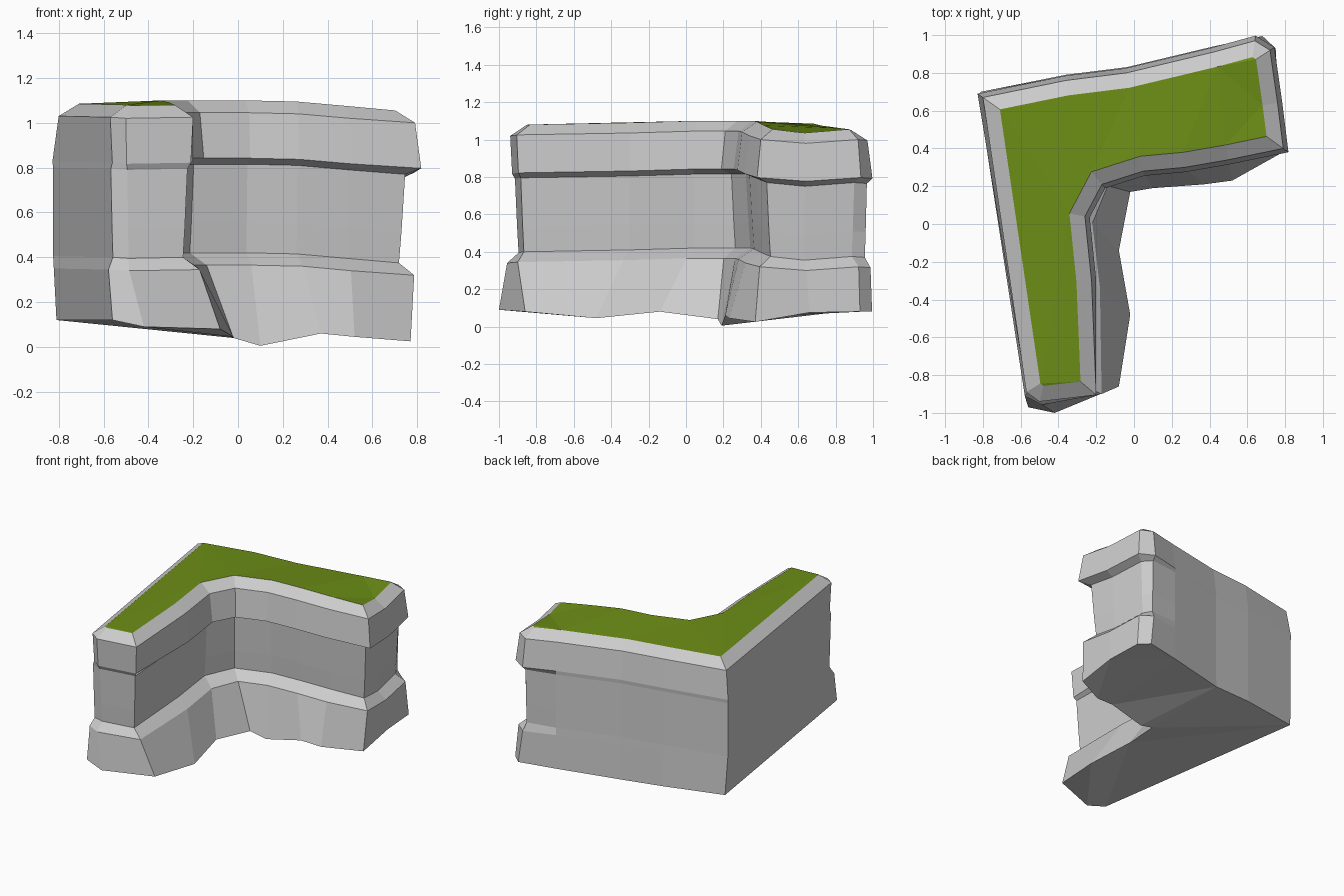
import bpy, bmesh
from mathutils import Vector

if "Cube" in bpy.data.objects:
    bpy.data.objects.remove(bpy.data.objects["Cube"])

# L-shaped plan, counter-clockwise from the back-left corner:
# ledge outline x, y, height of top, and how strongly the neck is carved there
RIM = [(-.80, .67, 1.085, 0), (-.57, -.89, 1.08, .4), (-.50, -.94, 1.075, .75),
       (-.20, -.905, 1.08, .75), (-.225, -.30, 1.09, .8), (-.26, .04, 1.10, .8),
       (-.17, .21, 1.10, 1), (.05, .28, 1.10, 1), (.27, .30, 1.095, 1),
       (.50, .34, 1.075, 1), (.79, .40, 1.055, 1), (.76, .64, 1.035, .9),
       (.72, .92, 1.055, .9), (.64, .97, 1.05, .4), (.42, .91, 1.06, 0),
       (-.04, .80, 1.075, 0), (-.36, .76, 1.085, 0)]
# ragged foot outline
FOOT = [(-.81, .70, .12), (-.56, -.97, .12), (-.42, -1.0, .09), (-.08, -.86, .08),
        (-.02, -.48, .045), (-.08, -.14, .08), (-.02, .17, .04), (.10, .19, .005),
        (.37, .21, .06), (.52, .23, .045), (.77, .37, .025), (.765, .66, .075),
        (.75, .93, .08), (.68, .995, .08), (.42, .94, .08), (-.04, .83, .08),
        (-.36, .79, .10)]
N = len(RIM)


def inward(i):
    """Mitred inward direction at outline point i."""
    a, b, c = (Vector(RIM[k % N][:2]) for k in (i - 1, i, i + 1))
    d1, d2 = (b - a).normalized(), (c - b).normalized()
    n = Vector((-d1.y - d2.y, d1.x + d2.x)).normalized()
    return n / max(n.dot(Vector((-d1.y, d1.x))), .6)


def ring(inset, drop, carved=False):
    """Outline moved inward by inset and lowered by drop."""
    pts = []
    for i, (x, y, z, w) in enumerate(RIM):
        d = -.022 + w * (inset + .022) if carved else inset
        if inset < 0 and y < -.8:       # ledge tapers in at the front end
            d = .01
        n = inward(i)
        pts.append(Vector((x + n.x * d, y + n.y * d, z - drop)))
    return pts


def make_object(name, rings, caps):
    bm = bmesh.new()
    loops = [[bm.verts.new(p) for p in r] for r in rings]
    for up, low in zip(loops, loops[1:]):
        for i in range(N):
            j = (i + 1) % N
            bm.faces.new((up[i], low[i], low[j], up[j]))
    ends = [bm.faces.new(loops[c]) for c in caps]
    bmesh.ops.triangulate(bm, faces=ends)
    if len(rings) > 1:
        bmesh.ops.recalc_face_normals(bm, faces=bm.faces)
    mesh = bpy.data.meshes.new(name)
    bm.to_mesh(mesh)
    bm.free()
    obj = bpy.data.objects.new(name, mesh)
    bpy.context.collection.objects.link(obj)
    return obj


# rock wall: bevelled rim, ledge, carved neck, flared base
top = ring(.08, 0)
base_top = [a.lerp(Vector((f[0], f[1], a.z)), .2)
            for a, f in zip(ring(0, .735, True), FOOT)]
make_object("rock_wall", [top, ring(0, .055), ring(-.025, .258),
                          ring(.04, .285, True), ring(.055, .545, True),
                          ring(.065, .68, True), base_top,
                          [Vector(f) for f in FOOT]], [-1])

# grass surface
grass = make_object("grass_top", [top], [0])
green = bpy.data.materials.new("grass_green")
green.diffuse_color = (.15, .27, .008, 1)
green.use_nodes = True
green.node_tree.nodes["Principled BSDF"].inputs["Base Color"].default_value = green.diffuse_color
grass.data.materials.append(green)
